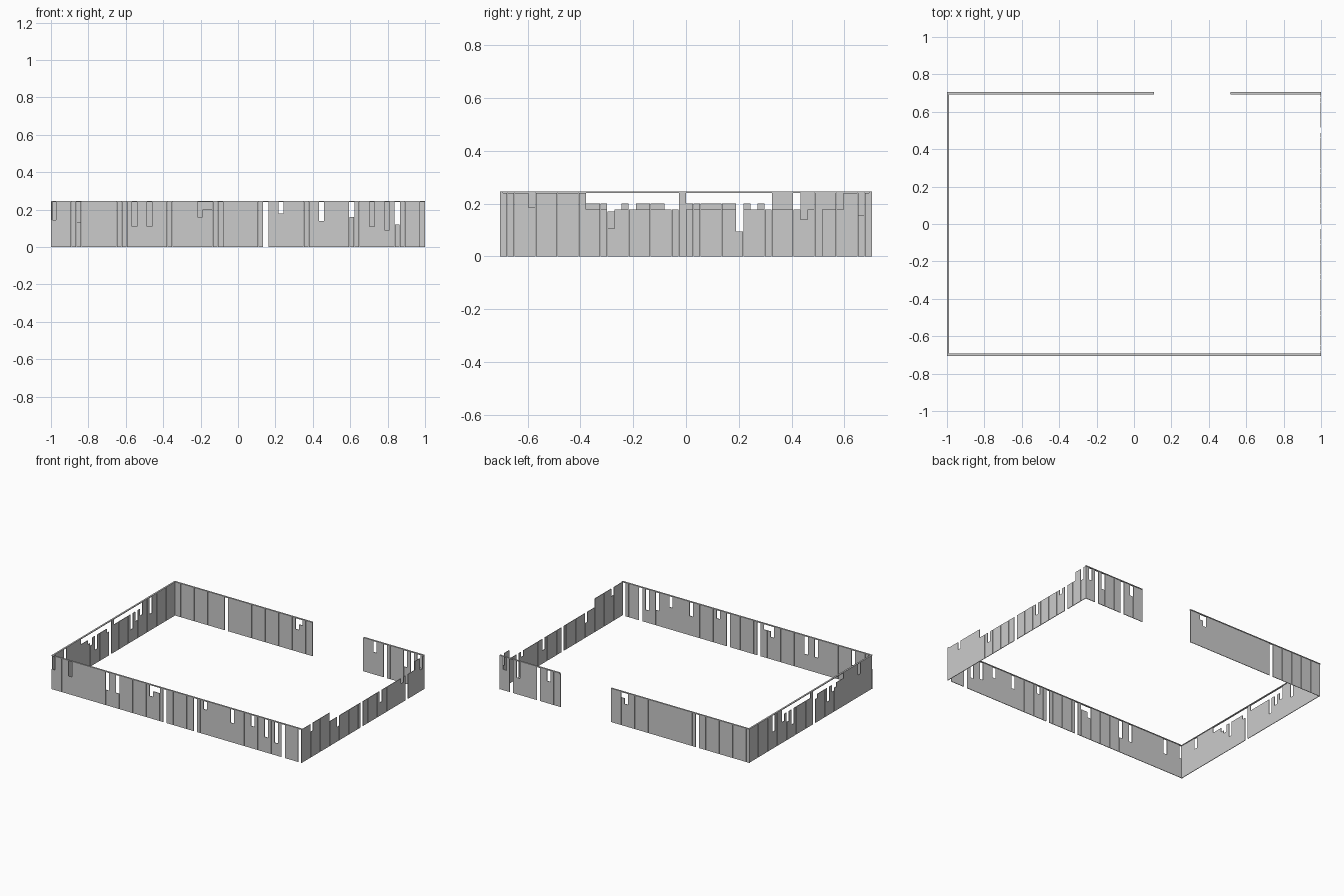
import bpy, bmesh

if "Cube" in bpy.data.objects:
    bpy.data.objects.remove(bpy.data.objects["Cube"])

grey = bpy.data.materials.new("weathered_grey")
grey.diffuse_color = (0.6, 0.6, 0.6, 1)
grey.use_nodes = True
grey.node_tree.nodes["Principled BSDF"].inputs["Base Color"].default_value = grey.diffuse_color

HX, HY = 1.0, 0.705       # half extents of the enclosure
TOP, RAIL = 0.241, 0.246  # plank top, rail top
NX, NY = 74, 52           # planks along x and along y
T = 0.004                 # plank thickness
W = 0.012                 # rail width


def add_box(bm, lo, hi):
    vs = bmesh.ops.create_cube(bm, size=1)["verts"]
    for v in vs:
        v.co = [(a + b) / 2 + c * (b - a) for a, b, c in zip(lo, hi, v.co)]


def finish(name, bm):
    me = bpy.data.meshes.new(name)
    bm.to_mesh(me)
    bm.free()
    me.materials.append(grey)
    ob = bpy.data.objects.new(name, me)
    bpy.context.collection.objects.link(ob)


def fence(name, along_x, offset, special, base=lambda c: TOP, skip=lambda c: False):
    """Row of planks; special maps a position to a broken height (0 = missing)."""
    half, n = (HX, NX) if along_x else (HY, NY)
    pitch = 2 * half / n
    broken = {int((p + half) / pitch): h for p, h in special.items()}
    bm = bmesh.new()
    for i in range(n):
        a = -half + i * pitch
        c = a + pitch / 2
        h = broken.get(i, base(c))
        if skip(c) or h == 0:
            continue
        a, b = a + 0.0004, a + pitch - 0.0004
        o0, o1 = offset - T / 2, offset + T / 2
        if along_x:
            add_box(bm, (a, o0, 0), (b, o1, h))
        else:
            add_box(bm, (o0, a, 0), (o1, b, h))
    finish(name, bm)


def rail(name, lo, hi):
    bm = bmesh.new()
    add_box(bm, (*lo, TOP), (*hi, RAIL))
    finish(name, bm)


# Front fence
fence("front_planks", True, -HY + W / 2, {
    -0.985: 0.145, -0.85: 0.13, -0.555: 0.11, -0.475: 0.11, -0.205: 0.16,
    -0.18: 0.2, -0.15: 0.2, -0.1: 0, 0.15: 0, 0.23: 0.18, 0.445: 0.14,
    0.61: 0.16, 0.715: 0.11, 0.8: 0.09, 0.852: 0, 0.985: 0})

# Back fence with the gateway opening
fence("back_planks", True, HY - W / 2, {
    -0.575: 0, -0.02: 0.16, 0.005: 0.2, 0.61: 0.16, 0.70: 0,
    0.852: 0.12, 0.90: 0, 0.96: 0.15},
    skip=lambda c: 0.108 < c < 0.513)

# Left fence, lower in the middle under its rail
fence("left_planks", False, -HX + W / 2, {
    -0.55: 0.16, -0.28: 0.17, -0.255: 0.15, -0.2: 0.1, -0.065: 0.17,
    -0.04: 0, -0.012: TOP, 0.203: 0.09, 0.257: 0.13, 0.312: 0.15, 0.42: 0.12},
    base=lambda c: 0.2 if -0.38 < c < 0.325 else TOP)

# Right fence, broken down and without a rail
fence("right_planks", False, HX - T / 2, {
    -0.58: 0.185, -0.28: 0.105, -0.012: 0, 0.203: 0.095,
    0.45: 0.14, 0.505: 0, 0.67: 0.155},
    base=lambda c: 0.178 if -0.38 < c < 0.59 else TOP)

# Top rails
rail("front_rail", (-HX, -HY), (HX, -HY + W))
rail("back_rail_left", (-HX, HY - W), (0.108, HY))
rail("back_rail_right", (0.517, HY - W), (HX, HY))
rail("left_rail", (-HX, -HY + W), (-HX + W, HY - W))
